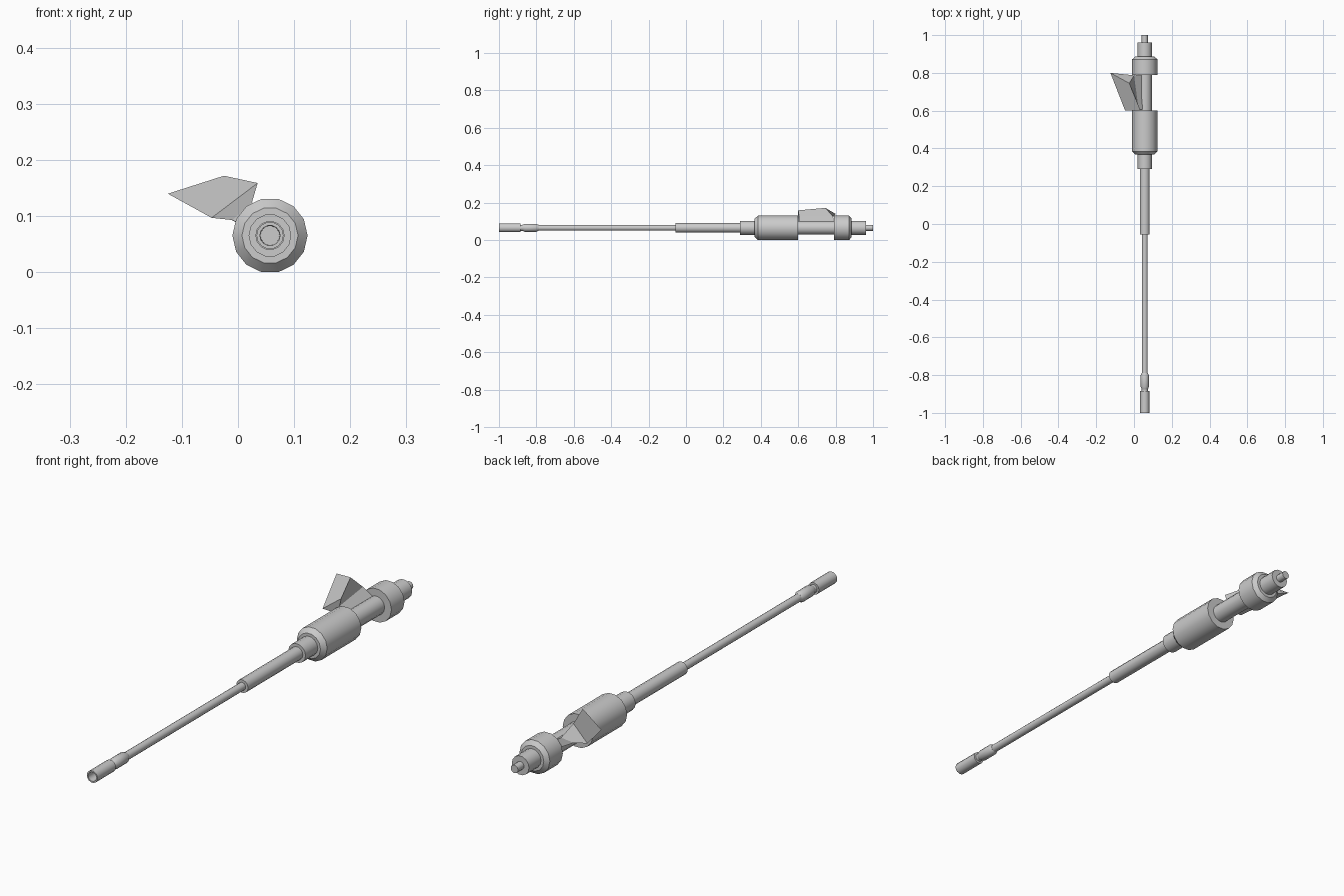
import bpy, math

if "Cube" in bpy.data.objects:
    bpy.data.objects.remove(bpy.data.objects["Cube"])

AX, AZ, SIDES = 0.057, 0.0655, 14   # long axis position and lathe side count


def make(name, verts, faces, smooth=True):
    mesh = bpy.data.meshes.new(name)
    mesh.from_pydata(verts, [], faces)
    mesh.update()
    ob = bpy.data.objects.new(name, mesh)
    bpy.context.collection.objects.link(ob)
    bpy.ops.object.select_all(action='DESELECT')
    ob.select_set(True)
    bpy.context.view_layer.objects.active = ob
    bpy.ops.object.mode_set(mode='EDIT')
    bpy.ops.mesh.select_all(action='SELECT')
    bpy.ops.mesh.normals_make_consistent(inside=False)
    bpy.ops.object.mode_set(mode='OBJECT')
    if smooth:
        bpy.ops.object.shade_smooth_by_angle(angle=math.radians(32))
    return ob


def bridge(rings, n):
    """Quads joining consecutive rings, capped at both ends."""
    faces = [(r * n + i, r * n + (i + 1) % n, (r + 1) * n + (i + 1) % n, (r + 1) * n + i)
             for r in range(rings - 1) for i in range(n)]
    return faces + [tuple(range(n)), tuple(range((rings - 1) * n, rings * n))]


def lathe(name, profile):
    """Turn (y, radius) points around the long axis."""
    verts = [(AX + r * math.cos(2 * math.pi * i / SIDES), y,
              AZ + r * math.sin(2 * math.pi * i / SIDES))
             for y, r in profile for i in range(SIDES)]
    return make(name, verts, bridge(len(profile), SIDES))


# Hollow muzzle, neck and collar
lathe("muzzle", [(-0.94, 0.017), (-1, 0.018), (-1, 0.024), (-0.885, 0.024), (-0.885, 0.015)])
lathe("muzzle_neck", [(-0.886, 0.016), (-0.868, 0.016)])
lathe("muzzle_collar", [(-0.875, 0.016), (-0.862, 0.022), (-0.80, 0.022), (-0.788, 0.016)])

# Barrel and its sleeves
lathe("barrel", [(-0.79, 0.0155), (-0.05, 0.0155)])
lathe("barrel_sleeve", [(-0.055, 0.026), (0.295, 0.026)])
lathe("barrel_socket", [(0.29, 0.038), (0.375, 0.038)])

# Main body, receiver core and rear ring
lathe("front_body", [(0.367, 0.05), (0.385, 0.067), (0.6, 0.067)])
lathe("receiver_core", [(0.595, 0.037), (0.795, 0.037)])
lathe("rear_ring", [(0.79, 0.067), (0.872, 0.067), (0.886, 0.05)])
lathe("rear_cap", [(0.88, 0.038), (0.962, 0.038)])
lathe("rear_pin", [(0.96, 0.016), (1.0, 0.016)])

# Faceted side hopper flaring out of the receiver
hopper = [
    (-0.125, 0.80, 0.14), (-0.025, 0.745, 0.172), (0.035, 0.60, 0.159), (-0.047, 0.60, 0.097),
    (-0.05, 0.78, 0.115), (0.0, 0.787, 0.125), (0.025, 0.605, 0.125), (-0.01, 0.605, 0.093),
    (0.03, 0.79, 0.07), (0.06, 0.79, 0.085), (0.06, 0.605, 0.085), (0.03, 0.605, 0.07),
]
make("side_hopper", hopper, bridge(3, 4), smooth=False)
